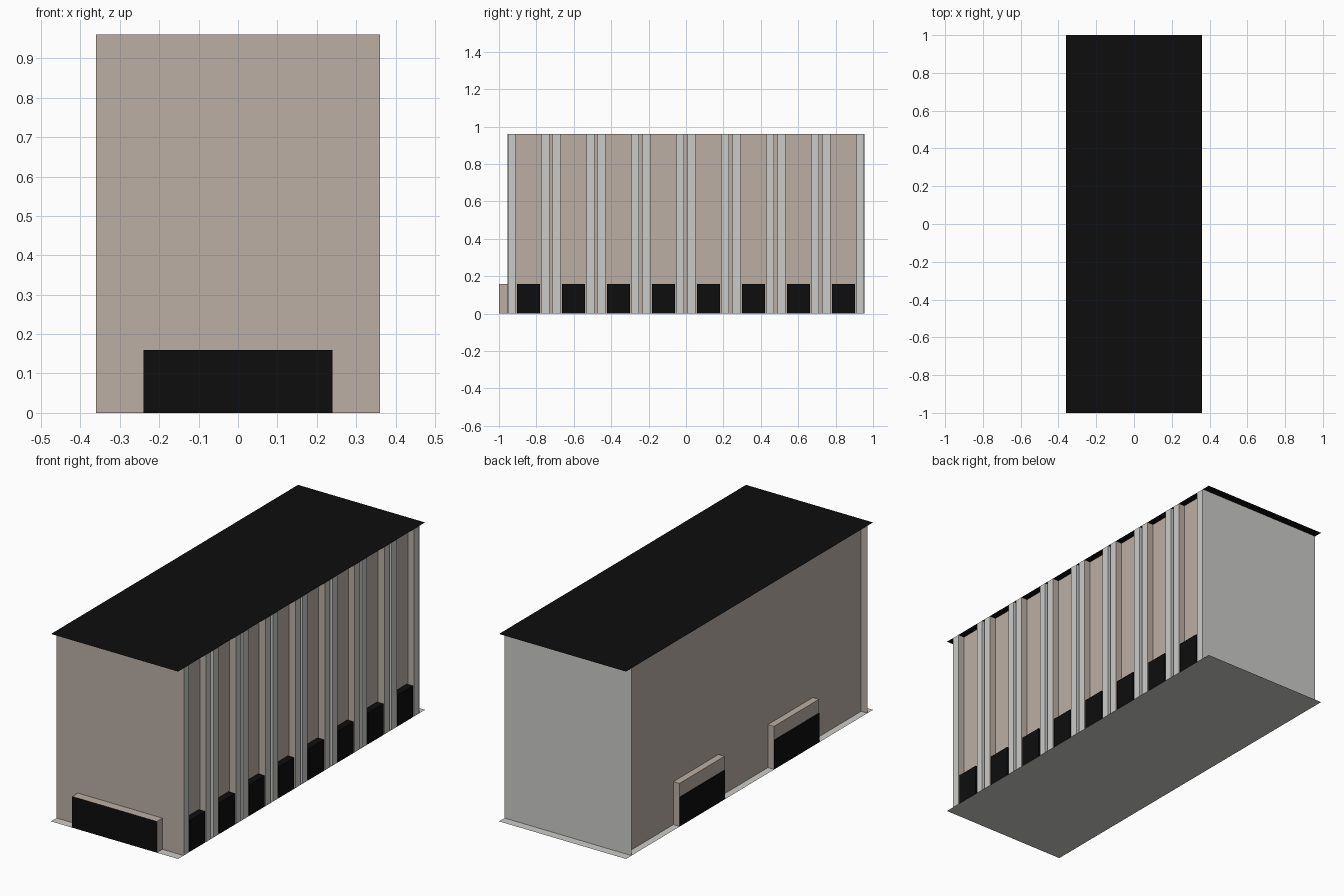
import bpy
import bmesh

if "Cube" in bpy.data.objects:
    bpy.data.objects.remove(bpy.data.objects["Cube"])


def material(name, rgb):
    m = bpy.data.materials.new(name)
    m.diffuse_color = (*rgb, 1)
    m.use_nodes = True
    m.node_tree.nodes["Principled BSDF"].inputs["Base Color"].default_value = m.diffuse_color
    return m


TAN = material("tan stone", (0.50, 0.43, 0.375))
GREY = material("light grey", (0.60, 0.60, 0.585))
BLACK = material("black", (0.004, 0.004, 0.004))

W, L, H = 0.36, 1.0, 0.96     # half width, half length, height
WALL_X, WALL_Y = 0.324, 0.955  # recessed side walls, end walls


def finish(name, bm, mats):
    me = bpy.data.meshes.new(name)
    bm.to_mesh(me)
    bm.free()
    for m in mats:
        me.materials.append(m)
    ob = bpy.data.objects.new(name, me)
    bpy.context.collection.objects.link(ob)
    return ob


def quad(name, pts, mat):
    bm = bmesh.new()
    bm.faces.new([bm.verts.new(p) for p in pts])
    return finish(name, bm, [mat])


def box(name, x, y, z, mats, rule=None, drop=None):
    """Box from ranges; rule(normal) picks the material, drop(normal) removes faces."""
    bm = bmesh.new()
    bmesh.ops.create_cube(bm, size=1)
    for v in bm.verts:
        for i, (a, b) in enumerate((x, y, z)):
            v.co[i] = b if v.co[i] > 0 else a
    bm.normal_update()
    if rule:
        for f in bm.faces:
            f.material_index = rule(f.normal)
    gone = [f for f in bm.faces if f.normal.z < -0.5 or (drop and drop(f.normal))]
    bmesh.ops.delete(bm, geom=gone, context='FACES')
    return finish(name, bm, mats)


# Thin floor slab and roof, both overhanging the walls
for name, z, mat in (("floor_slab", 0, GREY), ("roof", H, BLACK)):
    quad(name, [(-W, -L, z), (W, -L, z), (W, L, z), (-W, L, z)], mat)

# Full-width end walls: tan in front, grey at the back
quad("front_wall", [(-W, -WALL_Y, 0), (W, -WALL_Y, 0), (W, -WALL_Y, H), (-W, -WALL_Y, H)], TAN)
quad("back_wall", [(W, WALL_Y, 0), (-W, WALL_Y, 0), (-W, WALL_Y, H), (W, WALL_Y, H)], GREY)

# Recessed long walls
box("side_walls", (-WALL_X, WALL_X), (-WALL_Y, WALL_Y), (0, H), [TAN],
    drop=lambda n: abs(n.x) < 0.5)

# Front entrance block with a black face
box("front_entrance", (-0.24, 0.24), (-L, -WALL_Y), (0, 0.16), [TAN, BLACK],
    rule=lambda n: 1 if n.y < -0.5 else 0)

# Two entrance blocks on the left with black lower panels
for i, (a, b) in enumerate(((-0.565, -0.2), (0.2, 0.565))):
    box(f"left_entrance_{i}", (-W + 0.002, -WALL_X), (a, b), (0, 0.22), [TAN])
    box(f"left_entrance_panel_{i}", (-W, -W + 0.002), (a, b), (0, 0.15), [BLACK])

# Right side: eight bays, each a black block between two pilasters
for i in range(8):
    c = -0.842 + 0.2405 * i
    box(f"bay_block_{i}", (WALL_X, W), (c - 0.0615, c + 0.0615), (0, 0.16), [BLACK])
    for s in (-1, 1):
        y = sorted((c + s * 0.07, c + s * 0.111))
        # grey pilaster, tan on the side facing the bay
        box(f"pilaster_{i}_{'near' if s < 0 else 'far'}", (WALL_X, W), y, (0, H), [GREY, TAN],
            rule=lambda n, s=s: 1 if n.y * s < -0.5 else 0,
            drop=lambda n: n.z > 0.5 or n.x < -0.5)
